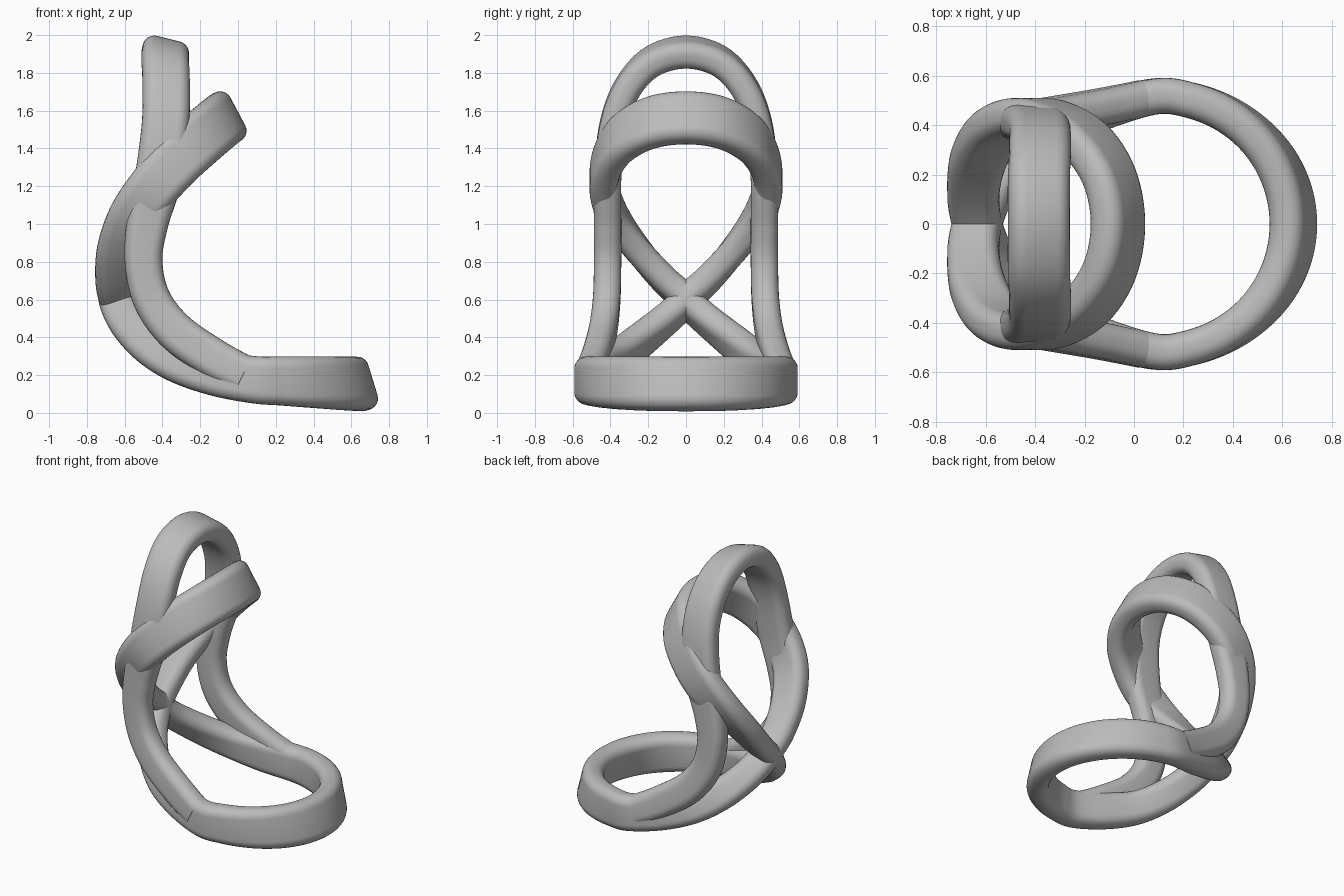
import bpy, bmesh, math
from mathutils import Vector

cube = bpy.data.objects.get("Cube")
if cube:
    bpy.data.objects.remove(cube, do_unlink=True)

# Single matt grey material
grey = bpy.data.materials.new("plain_grey")
grey.use_nodes = True
colour = (0.5, 0.5, 0.5, 1)
grey.diffuse_color = colour
grey.node_tree.nodes["Principled BSDF"].inputs["Base Color"].default_value = colour

THICK = 0.145
CORNER = 0.062


def section(width):
    """Rounded rectangle: (across the width, across the thickness)."""
    pts = []
    for q, (sx, sy) in enumerate([(1, 1), (-1, 1), (-1, -1), (1, -1)]):
        for k in range(7):
            a = math.radians(90 * q + 15 * k)
            pts.append((sx * (width / 2 - CORNER) + CORNER * math.cos(a),
                        sy * (THICK / 2 - CORNER) + CORNER * math.sin(a)))
    return pts


def spline(keys, steps=14):
    """Catmull-Rom through rows of x, y, z, tilt, width."""
    rows = [Vector(k) for k in keys]
    rows = [2 * rows[0] - rows[1]] + rows + [2 * rows[-1] - rows[-2]]
    out = []
    for a, b, c, d in zip(rows, rows[1:], rows[2:], rows[3:]):
        for s in range(steps):
            t = s / steps
            out.append(0.5 * (2 * b + (c - a) * t + (2 * a - 5 * b + 4 * c - d) * t * t
                              + (3 * b - a - 3 * c + d) * t ** 3))
    return out + [rows[-2]]


def band(name, keys):
    """Sweep the rounded strap along one half, then mirror it across y."""
    path = spline(keys)
    pos = [Vector(p[:3]) for p in path]
    bm = bmesh.new()
    rings = []
    for i, p in enumerate(path):
        tangent = (pos[min(i + 1, len(pos) - 1)] - pos[max(i - 1, 0)]).normalized()
        tilt = math.radians(p[3])
        normal = tangent.cross(Vector((math.cos(tilt), 0, math.sin(tilt)))).normalized()
        across = normal.cross(tangent)
        rings.append([bm.verts.new(pos[i] + across * u + normal * v)
                      for u, v in section(p[4])])
    for r, s in zip(rings, rings[1:]):
        for j in range(len(r)):
            k = (j + 1) % len(r)
            bm.faces.new((r[j], r[k], s[k], s[j]))
    bm.faces.new(rings[0])
    bm.faces.new(rings[-1])
    bmesh.ops.recalc_face_normals(bm, faces=bm.faces)
    mesh = bpy.data.meshes.new(name)
    bm.to_mesh(mesh)
    bm.free()
    mesh.materials.append(grey)
    ob = bpy.data.objects.new(name, mesh)
    bpy.context.collection.objects.link(ob)
    mirror = ob.modifiers.new("mirror", 'MIRROR')
    mirror.use_axis = (False, True, False)
    mirror.use_bisect_axis = (False, True, False)
    bpy.ops.object.select_all(action='DESELECT')
    ob.select_set(True)
    bpy.context.view_layer.objects.active = ob
    bpy.ops.object.modifier_apply(modifier="mirror")
    bpy.ops.object.shade_smooth_by_angle(angle=math.radians(40))


# Base hoop: from the back crossing down and round the front of the seat
hoop = [(-0.65, -0.12, 0.70, 12, 0.20), (-0.635, 0, 0.59, 20, 0.20),
        (-0.58, 0.13, 0.475, 32, 0.20), (-0.47, 0.27, 0.36, 46, 0.21),
        (-0.32, 0.38, 0.27, 62, 0.22), (-0.12, 0.46, 0.21, 75, 0.24)]
for a in range(90, -31, -15):
    c, s = math.cos(math.radians(a)), math.sin(math.radians(a))
    hoop.append((0.09 + 0.555 * c, 0.517 * s, 0.175 - 0.022 * c, 85 + 22 * c, 0.25 + 0.04 * c))
band("base_hoop", hoop)

# Upper ring: from the back crossing up and forward
band("upper_ring", [
    (-0.59, -0.12, 0.48, 32, 0.20), (-0.635, 0, 0.60, 20, 0.20),
    (-0.65, 0.12, 0.71, 10, 0.21), (-0.63, 0.26, 0.87, -5, 0.23),
    (-0.56, 0.38, 1.04, -24, 0.25), (-0.45, 0.435, 1.19, -38, 0.27),
    (-0.33, 0.42, 1.325, -46, 0.28), (-0.2, 0.34, 1.45, -53, 0.29),
    (-0.1, 0.19, 1.535, -60, 0.29), (-0.065, 0, 1.562, -62, 0.29),
    (-0.1, -0.19, 1.535, -60, 0.29)])

# Back arch: over the top and down both legs into the base hoop
band("back_arch", [
    (-0.385, -0.18, 1.86, -12, 0.25), (-0.385, 0, 1.91, -14, 0.25),
    (-0.385, 0.18, 1.86, -12, 0.25), (-0.38, 0.31, 1.72, -8, 0.25),
    (-0.385, 0.385, 1.52, -8, 0.25), (-0.42, 0.415, 1.25, -12, 0.25),
    (-0.48, 0.415, 1.0, -8, 0.22), (-0.5, 0.415, 0.8, 2, 0.2),
    (-0.455, 0.42, 0.6, 22, 0.2), (-0.33, 0.44, 0.43, 45, 0.21),
    (-0.13, 0.475, 0.29, 60, 0.21), (0.04, 0.51, 0.2, 75, 0.2)])
